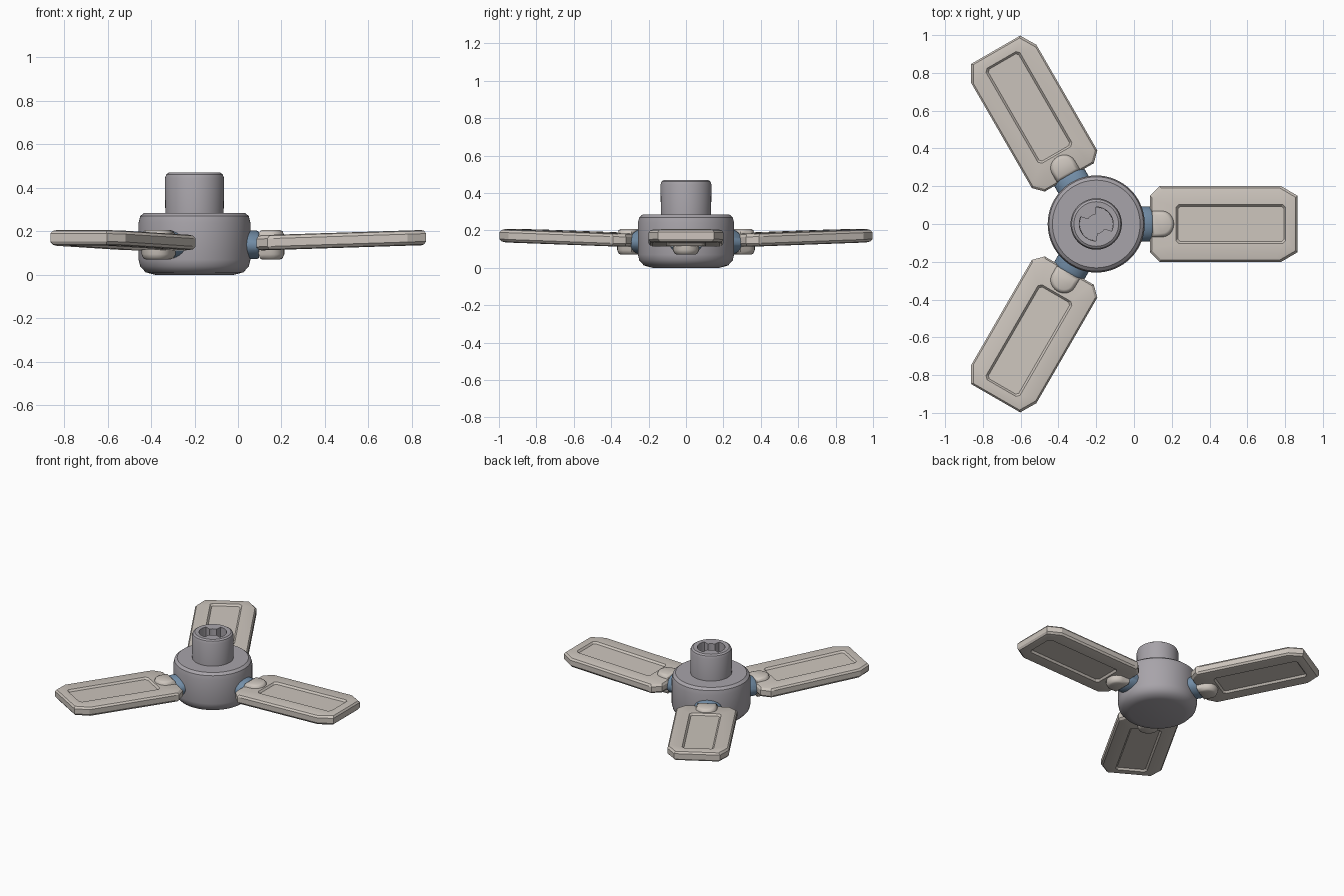
import bpy, bmesh, math
from mathutils import Matrix

if "Cube" in bpy.data.objects:
    bpy.data.objects.remove(bpy.data.objects["Cube"])

CX = -0.2  # hub axis


def mat(name, c):
    m = bpy.data.materials.new(name)
    m.diffuse_color = (*c, 1)
    m.use_nodes = True
    m.node_tree.nodes["Principled BSDF"].inputs["Base Color"].default_value = m.diffuse_color
    return m


GREY = mat("hub grey", (0.39, 0.37, 0.40))
CREAM = mat("blade cream", (0.61, 0.56, 0.51))
BLUE = mat("collar blue", (0.17, 0.27, 0.39))


def loft(name, rings, material, angle=0.0, bevel=0.0, smooth=35):
    """Skin a stack of equal-sized point rings, cap both ends, rotate about the hub."""
    bm = bmesh.new()
    loops = [[bm.verts.new(p) for p in r] for r in rings]
    n = len(loops[0])
    for a, b in zip(loops, loops[1:]):
        for i in range(n):
            bm.faces.new((a[i], a[(i + 1) % n], b[(i + 1) % n], b[i]))
    bm.faces.new(loops[0][::-1])
    bm.faces.new(loops[-1])
    bmesh.ops.recalc_face_normals(bm, faces=bm.faces)
    bm.transform(Matrix.Translation((CX, 0, 0)) @ Matrix.Rotation(angle, 4, 'Z'))
    me = bpy.data.meshes.new(name)
    bm.to_mesh(me)
    bm.free()
    me.materials.append(material)
    ob = bpy.data.objects.new(name, me)
    bpy.context.collection.objects.link(ob)
    if bevel:
        b = ob.modifiers.new("bevel", 'BEVEL')
        b.width, b.segments = bevel, 3
    bpy.ops.object.select_all(action='DESELECT')
    ob.select_set(True)
    bpy.context.view_layer.objects.active = ob
    bpy.ops.object.shade_smooth_by_angle(angle=math.radians(smooth))
    return ob


def circle(r, z, n=72):
    return [(r * math.cos(2 * math.pi * i / n), r * math.sin(2 * math.pi * i / n), z)
            for i in range(n)]


def keyed(r, z, n=72):
    """Socket outline: a round hole with two keys reaching inwards."""
    pts = []
    for i in range(n):
        deg = 360 * i / n
        k = 0.05 if 95 <= deg <= 150 or 275 <= deg <= 330 else r
        a = math.radians(deg)
        pts.append((k * math.cos(a), k * math.sin(a), z))
    return pts


# Motor hub
loft("hub", [circle(r, z) for r, z in
             [(0.18, 0), (0.225, 0.012), (0.25, 0.04), (0.257, 0.07), (0.257, 0.24),
              (0.25, 0.27), (0.232, 0.285)]], GREY)

# Upper shaft with keyed socket
loft("shaft", [circle(r, z) for r, z in
               [(0.134, 0.26), (0.136, 0.445), (0.13, 0.462), (0.118, 0.47)]]
     + [keyed(0.09, 0.468), keyed(0.088, 0.37)], GREY)


def blade_ring(x0, x1, w, c0, cx, cy, z):
    """Octagonal outline with cut corners, rising slightly to the tip."""
    pts = [(x0, -w + c0), (x0 + c0, -w), (x1 - cx, -w), (x1, -w + cy),
           (x1, w - cy), (x1 - cx, w), (x0 + c0, w), (x0, w - c0)]
    return [(x, y, z + 0.025 * (x - 0.285) / 0.78) for x, y in pts]


for k in range(3):
    ang = k * 2 * math.pi / 3
    # Blade, with a shallow panel sunk in both faces
    side = []
    for s, t in [(0.022, 0.035), (0.009, 0.031), (0.0, 0.018)]:
        side.append((0.285 + s, 1.065 - s, 0.2 - s, 0.05, 0.085, 0.05, t))
    panel = [(0.432, 0.993, 0.093, 0.012, 0.012, 0.012, 0.022),
             (0.422, 1.003, 0.104, 0.016, 0.016, 0.016, 0.035)]
    half = panel + side
    zc = 0.147
    rings = [blade_ring(*p[:6], zc - p[6]) for p in half]
    rings += [blade_ring(*p[:6], zc + p[6]) for p in reversed(half)]
    loft(f"blade_{k + 1}", rings, CREAM, ang, smooth=30)

    # Rounded clamp tongue passing through the blade root
    out = [(0.295, -0.07), (0.35, -0.07)]
    out += [(0.35 + 0.063 * math.cos(a), 0.07 * math.sin(a))
            for a in [math.radians(-90 + 15 * i) for i in range(1, 12)]]
    out += [(0.35, 0.07), (0.295, 0.07)]

    def tongue(f, z):
        return [(0.345 + (x - 0.345) * f, y * f, z) for x, y in out]
    loft(f"clamp_{k + 1}", [tongue(f, z) for f, z in
                            [(0.7, 0.07), (0.88, 0.076), (1, 0.095), (1, 0.182),
                             (0.88, 0.201), (0.7, 0.207)]], CREAM, ang, smooth=50)

    # Blue collar joining hub and blade
    def oval(x, f):
        return [(x, 0.092 * f * math.cos(2 * math.pi * i / 32),
                 0.138 + 0.066 * f * math.sin(2 * math.pi * i / 32)) for i in range(32)]
    loft(f"collar_{k + 1}", [oval(0.2, 1), oval(0.285, 1), oval(0.297, 0.9)], BLUE, ang)
